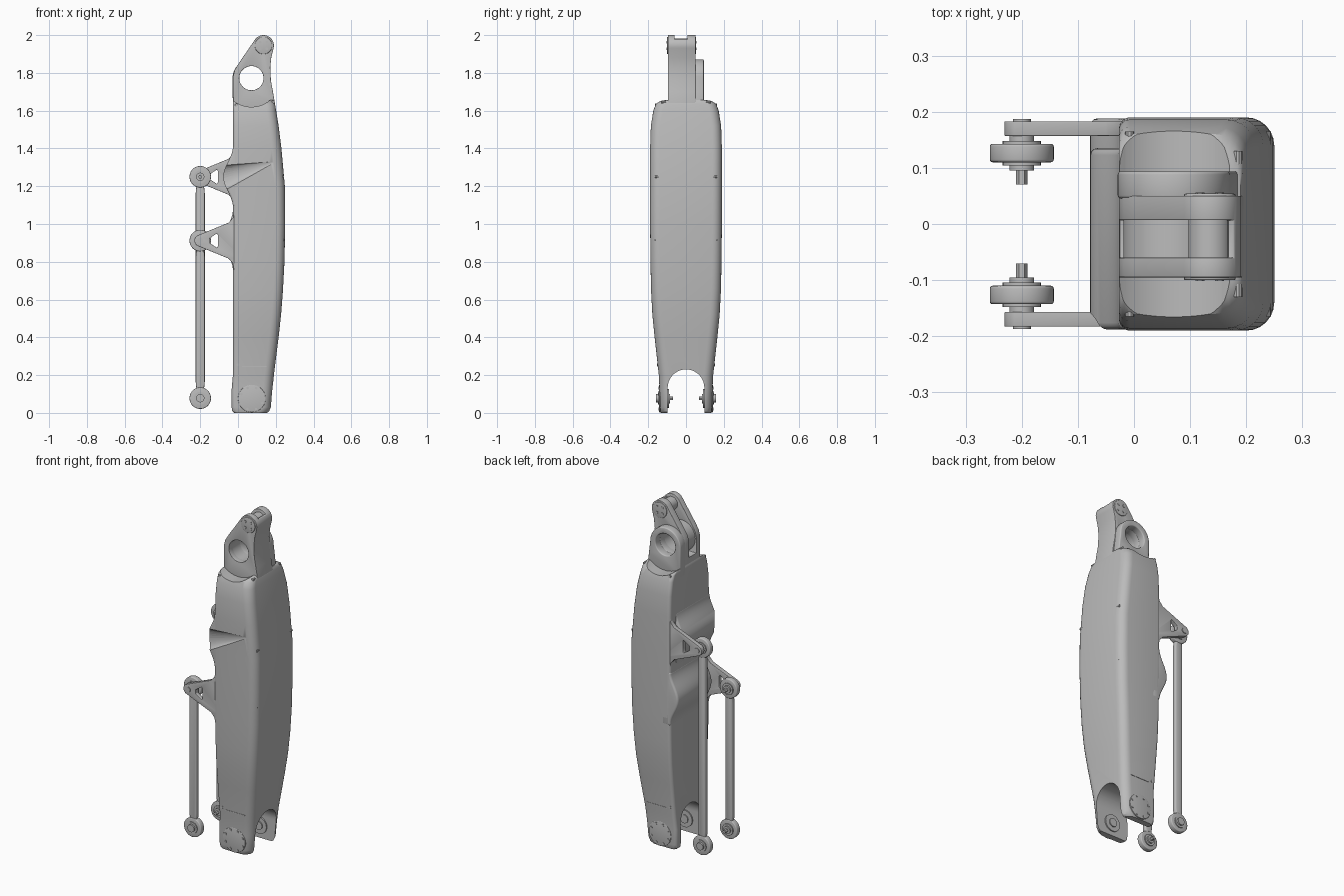
import bpy, bmesh
from math import sin, cos, pi, radians

cube = bpy.data.objects.get("Cube")
if cube:
    bpy.data.objects.remove(cube, do_unlink=True)

grey = bpy.data.materials.new("plain_grey")
grey.use_nodes = True
GREY = (0.5, 0.5, 0.5, 1)
grey.diffuse_color = GREY
grey.node_tree.nodes["Principled BSDF"].inputs["Base Color"].default_value = GREY


def make(name, bm):
    bmesh.ops.recalc_face_normals(bm, faces=bm.faces)
    mesh = bpy.data.meshes.new(name)
    bm.to_mesh(mesh)
    bm.free()
    mesh.materials.append(grey)
    ob = bpy.data.objects.new(name, mesh)
    bpy.context.collection.objects.link(ob)
    return ob


def select(ob):
    bpy.ops.object.select_all(action='DESELECT')
    ob.select_set(True)
    bpy.context.view_layer.objects.active = ob


def finish(ob, bevel=0):
    select(ob)
    if bevel:
        m = ob.modifiers.new("bevel", 'BEVEL')
        m.width, m.segments, m.limit_method = bevel, 3, 'ANGLE'
        m.angle_limit = radians(40)
        bpy.ops.object.modifier_apply(modifier=m.name)
    bpy.ops.object.shade_smooth_by_angle(angle=radians(32))
    return ob


def cut(ob, *cutters, keep=False):
    select(ob)
    for c in cutters:
        m = ob.modifiers.new("cut", 'BOOLEAN')
        m.operation, m.object, m.solver = 'DIFFERENCE', c, 'EXACT'
        bpy.ops.object.modifier_apply(modifier=m.name)
        if not keep:
            bpy.data.objects.remove(c, do_unlink=True)


def loft(name, rings):
    bm = bmesh.new()
    rows = [[bm.verts.new(p) for p in r] for r in rings]
    n = len(rows[0])
    for lo, hi in zip(rows, rows[1:]):
        for i in range(n):
            j = (i + 1) % n
            bm.faces.new((lo[i], lo[j], hi[j], hi[i]))
    bm.faces.new(rows[0])
    bm.faces.new(rows[-1])
    return make(name, bm)


def prism(name, pts, t0, t1, axis='y'):
    # Profile in the plane of z and the other axis, extruded along the axis
    place = (lambda a, t, b: (a, t, b)) if axis == 'y' else (lambda a, t, b: (t, a, b))
    return loft(name, [[place(a, t, b) for a, b in pts] for t in (t0, t1)])


def arc(x, z, r, a0=0, a1=360, n=32):
    return [(x + r * cos(radians(a0 + (a1 - a0) * i / n)),
             z + r * sin(radians(a0 + (a1 - a0) * i / n))) for i in range(n + 1)]


def disc(name, x, z, r, y0, y1, n=32):
    return prism(name, arc(x, z, r, n=n)[:-1], y0, y1)


# Main body: rounded box sections of height, back, front, half width
SECTIONS = [(0, -.02, .155, .132), (.008, -.03, .166, .135), (.03, -.034, .175, .137),
            (.12, -.034, .182, .14), (.2, -.027, .19, .144), (.4, -.027, .215, .166),
            (.52, -.027, .228, .178), (.65, -.027, .238, .185), (.8, -.027, .246, .188),
            (1, -.027, .25, .19), (1.2, -.027, .248, .19), (1.4, -.027, .23, .19),
            (1.52, -.027, .215, .186), (1.6, -.027, .202, .173), (1.635, -.027, .196, .16),
            (1.65, -.027, .193, .14), (1.657, -.025, .19, .115)]


def section(z, x0, x1, w):
    out = []
    for cx, cy, r, a in ((x1, w, .05, 0), (x0, w, .02, 90), (x0, -w, .02, 180), (x1, -w, .05, 270)):
        px = cx - r if cx == x1 else cx + r
        py = cy - r if cy > 0 else cy + r
        out += [(x, y, z) for x, y in arc(px, py, r, a, a + 90, 6)]
    return out


def half_width(z):
    for a, b in zip(SECTIONS, SECTIONS[1:]):
        if a[0] <= z <= b[0]:
            return a[3] + (b[3] - a[3]) * (z - a[0]) / (b[0] - a[0])
    return SECTIONS[-1][3]


HOLE = (.071, 1.772)
PIN = (.135, 1.945)
body = loft("main_body", [section(*s) for s in SECTIONS])
slot = prism("slot", [(.097, -.1)] + arc(0, .133, .097, 0, 180) + [(-.097, -.1)], -1, 1, 'x')
scoop = disc("scoop", *HOLE, .152, -1, 1, 64)
cone = loft("cone", [[(x, -.192 + r * .5 * cos(a), z + r * sin(a))
                      for a in [2 * pi * i / 32 for i in range(32)]]
                     for x, z, r in ((-.1, 1.235, .075), (.2, 1.33, .001))])
cut(body, slot, scoop)
cut(body, cone, keep=True)
finish(body)


# Rounded swellings on the back, offset to opposite sides
def swelling(name, z, y0, y1):
    pts = [(-.027 - .051 * cos(pi * t / 24) ** 2, z + .16 * t / 12) for t in range(-12, 13)]
    ob = prism(name, [(.03, z - .16)] + pts + [(.03, z + .16)], y0, y1)
    finish(ob, .012)
    return ob


upper = swelling("upper_swelling", 1.25, -.188, .135)
swelling("lower_swelling", .915, -.135, .188)
cut(upper, cone)
finish(upper)

# Knuckle on top with a cross hole and a forked head
knuckle = prism("knuckle", [(-.025, 1.6), (-.027, 1.78), (-.018, 1.815), (.0, 1.845)]
                + arc(*PIN, .055, 145, -15, 20)
                + [(.176, 1.88), (.171, 1.83), (.174, 1.76), (.185, 1.7), (.195, 1.64), (.195, 1.6)],
                -.095, .05)
fork_gap = prism("fork_gap", [(-.2, 1.69), (.155, 1.69), (.16, 1.9), (.168, 1.978), (.3, 1.978),
                              (.3, 2.1), (-.2, 2.1)], -.06, .007)
cut(knuckle, fork_gap, disc("bore", *HOLE, .064, -1, 1, 48))
finish(knuckle, .004)
sleeve = disc("hole_sleeve", *HOLE, .09, -.062, .009, 48)
cut(sleeve, disc("bore", *HOLE, .064, -1, 1, 48))
finish(sleeve)
boss = prism("knuckle_boss", [(.19, 1.6), (.18, 1.7)] + arc(*HOLE, .1, 0, 180) + [(-.027, 1.6)],
             .045, .094)
cut(boss, disc("bore", *HOLE, .064, -1, 1, 48))
finish(boss, .006)

# Head pin with caps and small bolts
finish(disc("head_pin", *PIN, .038, -.08, .04))
for y0, y1, tag in ((-.1, -.09, "front"), (.045, .054, "back")):
    cap = disc("head_cap_" + tag, *PIN, .046, y0, y1)
    finish(cap, .003)
    for x, z in arc(*PIN, .025, 45, 405, 4)[:-1]:
        finish(disc("head_bolt_" + tag, x, z, .008, y0 - .002, y1 + .002, 6))

BOLTS = [(-.008, 1.63, .0), (.185, 1.645, .02), (.0, .255, .0), (.163, .255, .012),
         (.236, 1.25, .028), (.236, .915, .028)]
for s, tag in ((-1, "front"), (1, "back")):
    # Round covers on the foot, outside and inside
    w = half_width(.08)
    finish(disc("foot_cover_" + tag, .073, .076, .073, s * (w - .008), s * (w + .003), 40), .002)
    finish(disc("inner_bearing_" + tag, .073, .076, .05, s * .09, s * .105))
    finish(disc("inner_hub_" + tag, .073, .076, .025, s * .084, s * .1))
    for x, z in arc(.073, .076, .06, 22, 382, 8)[:-1]:
        finish(disc("cover_bolt_" + tag, x, z, .007, s * (w - .005), s * (w + .006), 8))

    # Seam strip and body screws
    w = half_width(.245)
    finish(prism("seam_" + tag, [(.02, .242), (.15, .242), (.15, .247), (.02, .247)],
                 s * (w - .005), s * (w + .002)))
    for x, z, d in BOLTS:
        w = half_width(z) - d
        finish(disc("body_screw_" + tag, x, z, .008, s * (w - .02), s * (w + .003), 10))

    # Triangular lug reaching back to the rod
    top = .912 if s < 0 else 1.25
    lug = prism("lug_" + tag, [(.03, top + .1), (-.018, top + .16), (-.028, top + .12), (-.05, top + .095)]
                + arc(-.2, top, .031, 115, 245, 10)
                + [(-.05, top - .095), (-.028, top - .12), (-.018, top - .17), (.03, top - .1)],
                s * .157, s * .183)
    window = prism("window", [(-.15, top - .012), (-.112, top - .038), (-.107, top - .03),
                              (-.107, top + .03), (-.112, top + .038), (-.15, top + .012)], -1, 1)
    cut(lug, window)
    finish(lug, .003)
    finish(disc("lug_pin_" + tag, -.2, top, .016, s * .15, s * .187))

    # Long rod with an eye and a pin at each end
    foot = .078
    rod = prism("rod_" + tag, [(-.215, foot), (-.185, foot), (-.176, foot + .085), (-.176, top - .085),
                               (-.185, top), (-.215, top), (-.224, top - .085), (-.224, foot + .085)],
                s * .113, s * .14)
    finish(rod, .006)
    for end, z in (("bottom", foot), ("top", top)):
        label = end + "_" + tag
        finish(disc("rod_eye_" + label, -.2, z, .057, s * .11, s * .143, 40), .005)
        finish(disc("rod_collar_" + label, -.2, z, .022, s * .095, s * .158))
        finish(disc("rod_washer_" + label, -.2, z, .034, s * .104, s * .148))
        finish(disc("rod_pin_" + label, -.2, z, .01, s * .07, s * .1, 6))
